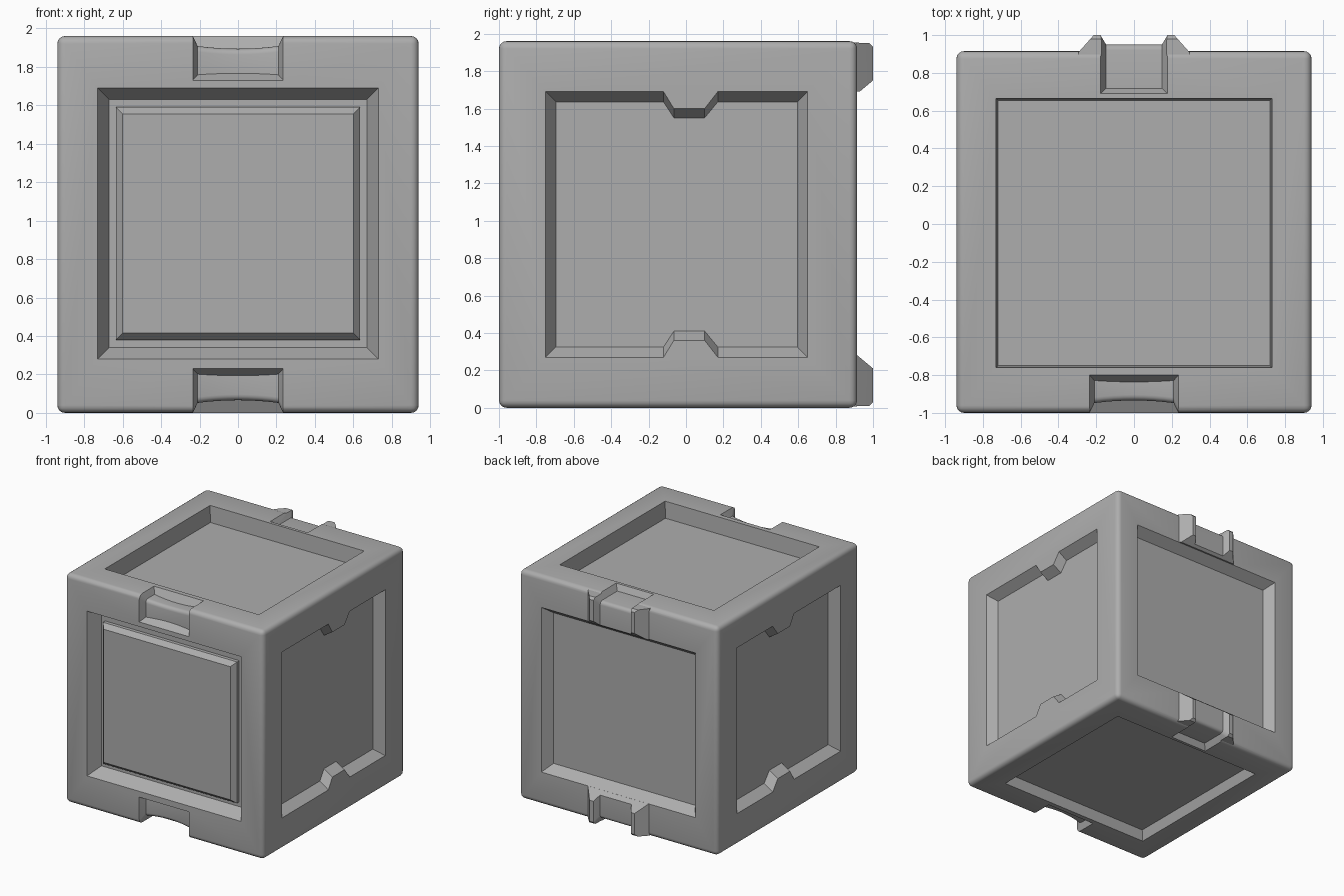
import bpy, bmesh, math

old = bpy.data.objects.get("Cube")
if old:
    bpy.data.objects.remove(old, do_unlink=True)

grey = bpy.data.materials.new("plain_grey")
grey.use_nodes = True
grey.diffuse_color = (0.42, 0.42, 0.42, 1)
grey.node_tree.nodes["Principled BSDF"].inputs["Base Color"].default_value = (0.42, 0.42, 0.42, 1)

X, FRONT, BACK, TOP = 0.94, -1.0, 0.915, 1.96
MID = TOP / 2


def loft(name, rings):
    """Closed solid through a list of equal-length rings of points."""
    bm = bmesh.new()
    loops = [[bm.verts.new(p) for p in ring] for ring in rings]
    n = len(loops[0])
    for a, b in zip(loops, loops[1:]):
        for i in range(n):
            j = (i + 1) % n
            bm.faces.new((a[i], a[j], b[j], b[i]))
    bm.faces.new(loops[0][::-1])
    bm.faces.new(loops[-1])
    bmesh.ops.recalc_face_normals(bm, faces=bm.faces)
    mesh = bpy.data.meshes.new(name)
    bm.to_mesh(mesh)
    bm.free()
    mesh.materials.append(grey)
    obj = bpy.data.objects.new(name, mesh)
    bpy.context.collection.objects.link(obj)
    return obj


def rect(u0, u1, v0, v1, s=0):
    return [(u0 + s, v0 + s), (u1 - s, v0 + s), (u1 - s, v1 - s), (u0 + s, v1 - s)]


def bake(target):
    """Replace the mesh with its evaluated, modified version."""
    bpy.context.view_layer.update()
    graph = bpy.context.evaluated_depsgraph_get()
    mesh = bpy.data.meshes.new_from_object(target.evaluated_get(graph))
    target.modifiers.clear()
    target.data = mesh


def combine(target, tool, operation):
    mod = target.modifiers.new("combine", 'BOOLEAN')
    mod.object, mod.operation, mod.solver = tool, operation, 'EXACT'
    bake(target)
    bpy.data.objects.remove(tool, do_unlink=True)


def recess(place, outer, inner, depth):
    """Cut a sloped-wall pocket; place maps (u, v, depth) to a point."""
    rings = [[place(u, v, d) for u, v in ring]
             for ring, d in ((outer, -0.1), (outer, 0), (inner, depth))]
    combine(body, loft("pocket", rings), 'DIFFERENCE')


def flip(p, low):
    return (p[0], p[1], TOP - p[2]) if low else p


# Rounded body
body = loft("crate_body", [[(x, y, z) for x, y in rect(-X, X, FRONT, BACK)] for z in (0, TOP)])
mod = body.modifiers.new("round", 'BEVEL')
mod.width, mod.segments = 0.04, 4
bake(body)

# Hinge blocks on the back, upper and lower: (y, half width, bottom, top)
block = [(0.8, 0.293, 1.675, 1.952), (0.91, 0.293, 1.675, 1.952),
         (0.98, 0.231, 1.733, 1.95), (1.0, 0.213, 1.75, 1.93)]
for low in (False, True):
    rings = [[flip((x, y, z), low) for x, z in rect(-w, w, z0, z1)] for y, w, z0, z1 in block]
    combine(body, loft("hinge", rings), 'UNION')


def edge_channel(stations, face, sign, lip, reach, low):
    """Channel wrapping over a horizontal edge, its depth varying along x."""
    rings = []
    r, k = 0.03, 0.55
    for x, d in stations:
        prof = [(-0.1, lip - 0.1 * k), (d, lip + d * k)]
        for step in range(5):
            a = math.pi / 2 * step / 4
            prof.append((d + r - r * math.cos(a), TOP - d - r + r * math.sin(a)))
        prof += [(reach - d * k, TOP - d), (reach + 0.1 * k, TOP + 0.1), (-0.1, TOP + 0.1)]
        rings.append([flip((x, face + sign * u, z), low) for u, z in prof])
    combine(body, loft("channel", rings), 'DIFFERENCE')


for low in (False, True):
    # Scooped catch on the front edge
    scoop = [(-0.245, -0.02)]
    scoop += [(0.21 * k / 4, 0.066 - 0.014 * (k / 4) ** 2) for k in range(-4, 5)]
    scoop += [(0.245, -0.02)]
    edge_channel(scoop, FRONT, 1, 1.73, 0.2, low)
    # Groove between the hinge lugs
    groove = [(-0.19, -0.02), (-0.148, 0.05), (0.148, 0.05), (0.19, -0.02)]
    edge_channel(groove, 1.0, -1, 1.6, 0.31, low)

# Front, back, top and bottom pockets
window = (-0.73, 0.73, 0.28, 1.69)
lid = (-0.73, 0.73, -0.76, 0.665)
recess(lambda u, v, d: (u, FRONT + d, v), rect(*window), rect(*window, 0.06), 0.11)
recess(lambda u, v, d: (u, BACK - d, v), rect(*window), rect(*window, 0.06), 0.08)
recess(lambda u, v, d: (u, v, TOP - d), rect(*lid), rect(*lid, 0.01), 0.14)
recess(lambda u, v, d: (u, v, d), rect(*lid), rect(*lid, 0.03), 0.08)


# Side pockets with a tab above and below
def tabbed(s):
    tab = [(0.17, 0.71 - s), (0.10, 0.62 - s * 0.9), (-0.065, 0.62 - s * 0.9), (-0.12, 0.71 - s)]
    up = [(0.65 - s, 0.71 - s)] + tab + [(-0.75 + s, 0.71 - s)]
    return [(y, MID + h) for y, h in up] + [(y, MID - h) for y, h in reversed(up)]


for side in (-1, 1):
    recess(lambda u, v, d: (side * (X - d), u, v), tabbed(0), tabbed(0.055), 0.08)

# Raised panel in the front pocket
panel = (-0.635, 0.635, 0.38, 1.59)
front_panel = loft("front_panel", [[(u, FRONT + d, v) for u, v in rect(*panel, s)]
                                   for s, d in ((0, 0.15), (0, 0.08), (0.035, 0.04))])

# Soft shading that keeps the sharp edges
bpy.ops.object.select_all(action='DESELECT')
for obj in (body, front_panel):
    obj.select_set(True)
bpy.context.view_layer.objects.active = body
bpy.ops.object.shade_smooth_by_angle(angle=math.radians(30))
